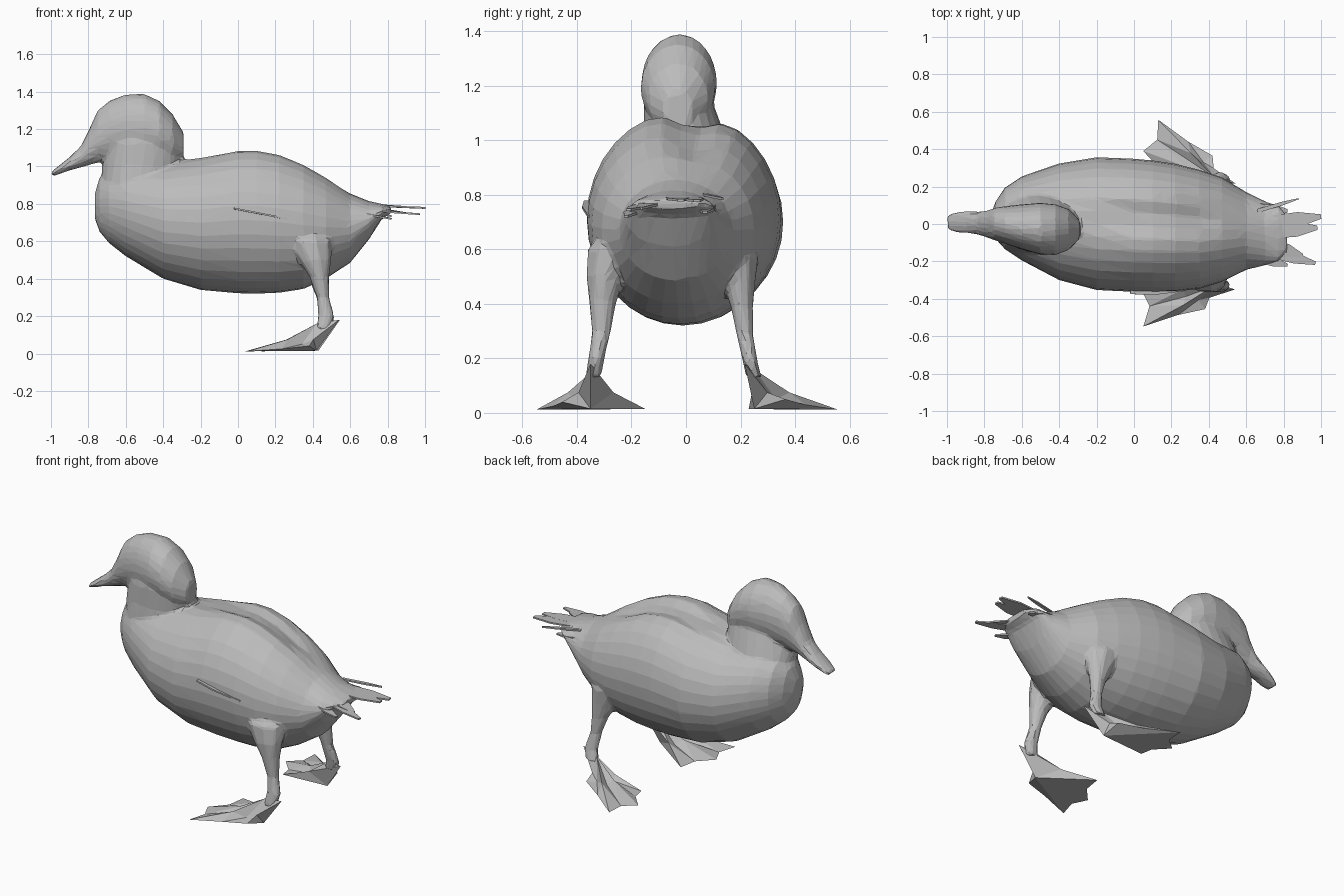
import bpy, bmesh, math
from mathutils import Vector

cube = bpy.data.objects.get("Cube")
if cube:
    bpy.data.objects.remove(cube)

grey = bpy.data.materials.new("plain_grey")
grey.use_nodes = True
grey.diffuse_color = (0.5, 0.5, 0.5, 1)
grey.node_tree.nodes["Principled BSDF"].inputs["Base Color"].default_value = (0.5, 0.5, 0.5, 1)


def finish(bm, name):
    bmesh.ops.recalc_face_normals(bm, faces=bm.faces)
    mesh = bpy.data.meshes.new(name)
    bm.to_mesh(mesh)
    bm.free()
    mesh.materials.append(grey)
    obj = bpy.data.objects.new(name, mesh)
    bpy.context.collection.objects.link(obj)
    return obj


def loft(bm, rings):
    """Skin closed rings of points and cap both ends."""
    loops = [[bm.verts.new(p) for p in ring] for ring in rings]
    n = len(loops[0])
    for a, b in zip(loops, loops[1:]):
        for i in range(n):
            j = (i + 1) % n
            bm.faces.new((a[i], a[j], b[j], b[i]))
    bm.faces.new(loops[0])
    bm.faces.new(loops[-1])


def angles(n):
    return [2 * math.pi * i / n for i in range(n)]


def upright_ring(x, y, half, low, high, groove=0, n=32):
    """Cross-section along x, with an optional groove along the back."""
    ring = []
    for a in angles(n):
        py = y + half * math.cos(a)
        pz = (low + high) / 2 + (high - low) / 2 * math.sin(a)
        if math.sin(a) > 0:
            pz -= groove * math.exp(-((py - 0.025) / 0.085) ** 2)
        ring.append((x, py, pz))
    return ring


def level_ring(x, y, z, rx, ry, n):
    return [(x + rx * math.cos(a), y + ry * math.sin(a), z) for a in angles(n)]


# Torso: x, y centre, half width, bottom, top
torso = [(-.765, .01, .04, .72, .86), (-.74, .02, .1, .65, .94),
         (-.69, .03, .165, .59, .99), (-.6, .03, .225, .52, 1.02),
         (-.4, .012, .312, .40, 1.02), (-.2, .002, .355, .34, 1.06),
         (0, -.007, .356, .322, 1.105), (.1, -.012, .352, .32, 1.105),
         (.22, -.02, .342, .325, 1.08), (.35, -.028, .318, .345, 1.025),
         (.47, -.03, .28, .40, .95), (.6, -.037, .208, .485, .855),
         (.7, -.05, .172, .61, .815), (.77, -.05, .15, .72, .8),
         (.82, -.05, .1, .75, .785)]
# Head and bill, same layout
head = [(-1, .01, .04, .945, .97), (-.95, .01, .055, .96, 1.01),
        (-.9, .01, .06, .98, 1.05), (-.84, .005, .06, .995, 1.11),
        (-.79, 0, .07, 1.01, 1.21), (-.75, 0, .085, 1.02, 1.3),
        (-.69, -.005, .1, 1.03, 1.35), (-.6, -.015, .12, 1.03, 1.385),
        (-.5, -.025, .138, 1.03, 1.388), (-.42, -.03, .136, 1.03, 1.35),
        (-.35, -.03, .11, 1.02, 1.28), (-.29, -.03, .05, 1.04, 1.18)]
# Neck: x, y, z, radius in x, radius in y
neck = [(-.54, .01, .75, .19, .17), (-.535, .01, .9, .2, .175),
        (-.51, -.005, 1.01, .215, .15), (-.495, -.025, 1.12, .205, .13),
        (-.49, -.025, 1.22, .17, .11)]
# Legs, from inside the flank down to the ankle
right_leg = [(.35, -.2, .72, .1, .06), (.38, -.255, .6, .13, .11),
             (.41, -.295, .5, .088, .073), (.435, -.305, .41, .054, .052),
             (.455, -.31, .3, .034, .036), (.472, -.328, .2, .044, .03),
             (.455, -.34, .13, .04, .03)]
left_leg = [(.35, .12, .7, .1, .06), (.38, .17, .57, .125, .1),
            (.41, .195, .47, .083, .06), (.435, .205, .39, .052, .042),
            (.455, .215, .29, .034, .032), (.475, .235, .19, .044, .028),
            (.46, .25, .13, .04, .03)]

# Body, neck, head and legs fused into one faceted skin
bm = bmesh.new()
loft(bm, [upright_ring(*s, groove=0.06 if -.1 < s[0] < .4 else 0.025 if -.25 < s[0] < .5 else 0)
          for s in torso])
loft(bm, [upright_ring(*s) for s in head])
loft(bm, [level_ring(*s, 24) for s in neck])
for leg in (right_leg, left_leg):
    loft(bm, [level_ring(*s, 10) for s in leg])
body = finish(bm, "body_head_and_legs")
remesh = body.modifiers.new("fuse", 'REMESH')
remesh.mode = 'VOXEL'
remesh.voxel_size = 0.011
smooth = body.modifiers.new("soften", 'SMOOTH')
smooth.iterations = 5
facet = body.modifiers.new("facet", 'DECIMATE')
facet.ratio = 0.025


def web_foot(name, ankle, heel, base, tips):
    """Webbed fan with raised toe ridges, hanging from a lifted heel."""
    ankle, heel, base = Vector(ankle), Vector(heel), Vector(base)
    tips = [Vector(t) for t in tips]
    rim = []
    for i, tip in enumerate(tips):
        rim.append((tip, 0.075))
        if i < len(tips) - 1:
            rim.append((((tip + tips[i + 1]) / 2).lerp(base, 0.1), 0.05))
    bm = bmesh.new()
    top, under, back = (bm.verts.new(p) for p in (ankle, base, heel))
    edge, ridge = [], []
    for p, lift in rim:
        middle = p.lerp(base, 0.58)
        middle.z = lift
        edge.append(bm.verts.new(p))
        ridge.append(bm.verts.new(middle))
    for i in range(len(rim) - 1):
        bm.faces.new((top, ridge[i], ridge[i + 1]))
        bm.faces.new((ridge[i], edge[i], edge[i + 1], ridge[i + 1]))
        bm.faces.new((under, edge[i + 1], edge[i]))
    for i in (0, -1):
        bm.faces.new((top, back, ridge[i]))
        bm.faces.new((ridge[i], back, under))
        bm.faces.new((under, edge[i], ridge[i]))
    bmesh.ops.triangulate(bm, faces=bm.faces)
    finish(bm, name)


web_foot("right_foot", (.42, -.335, .16), (.54, -.35, .18), (.42, -.35, .015),
         [(.38, -.455, .04), (.05, -.548, .012), (.04, -.35, .012), (.14, -.15, .015)])
web_foot("left_foot", (.43, .25, .16), (.545, .215, .18), (.43, .25, .015),
         [(.42, .365, .05), (.13, .557, .012), (.05, .39, .012), (.14, .23, .015)])


def feather(name, root, tip, width):
    """Thin pointed blade."""
    root, tip = Vector(root), Vector(tip)
    side = (tip - root).cross(Vector((0, 0, 1))).normalized() * width / 2
    bm = bmesh.new()
    centre = root.lerp(tip, 0.6)
    points = [root - side, centre - side, tip - side * 0.3,
              tip + side * 0.3, centre + side, root + side]
    bm.faces.new([bm.verts.new(p) for p in points])
    blade = finish(bm, name)
    thick = blade.modifiers.new("thickness", 'SOLIDIFY')
    thick.thickness = 0.009
    thick.offset = 0


# Tail feathers
tail = [((.66, .07, .80), (.88, .135, .785), .02),
        ((.7, .0, .79), (1, .04, .778), .08),
        ((.7, -.04, .79), (.98, -.02, .78), .08),
        ((.7, -.14, .765), (.97, -.21, .745), .06),
        ((.7, -.1, .78), (.9, -.17, .75), .07),
        ((.66, .08, .76), (.82, .07, .735), .06),
        ((.66, -.18, .75), (.82, -.22, .72), .05)]
for i, (root, tip, width) in enumerate(tail):
    feather(f"tail_feather_{i + 1}", root, tip, width)

# Wing tip feather on the right flank
feather("right_wing_feather", (.26, -.33, .72), (-.02, -.365, .775), .06)
